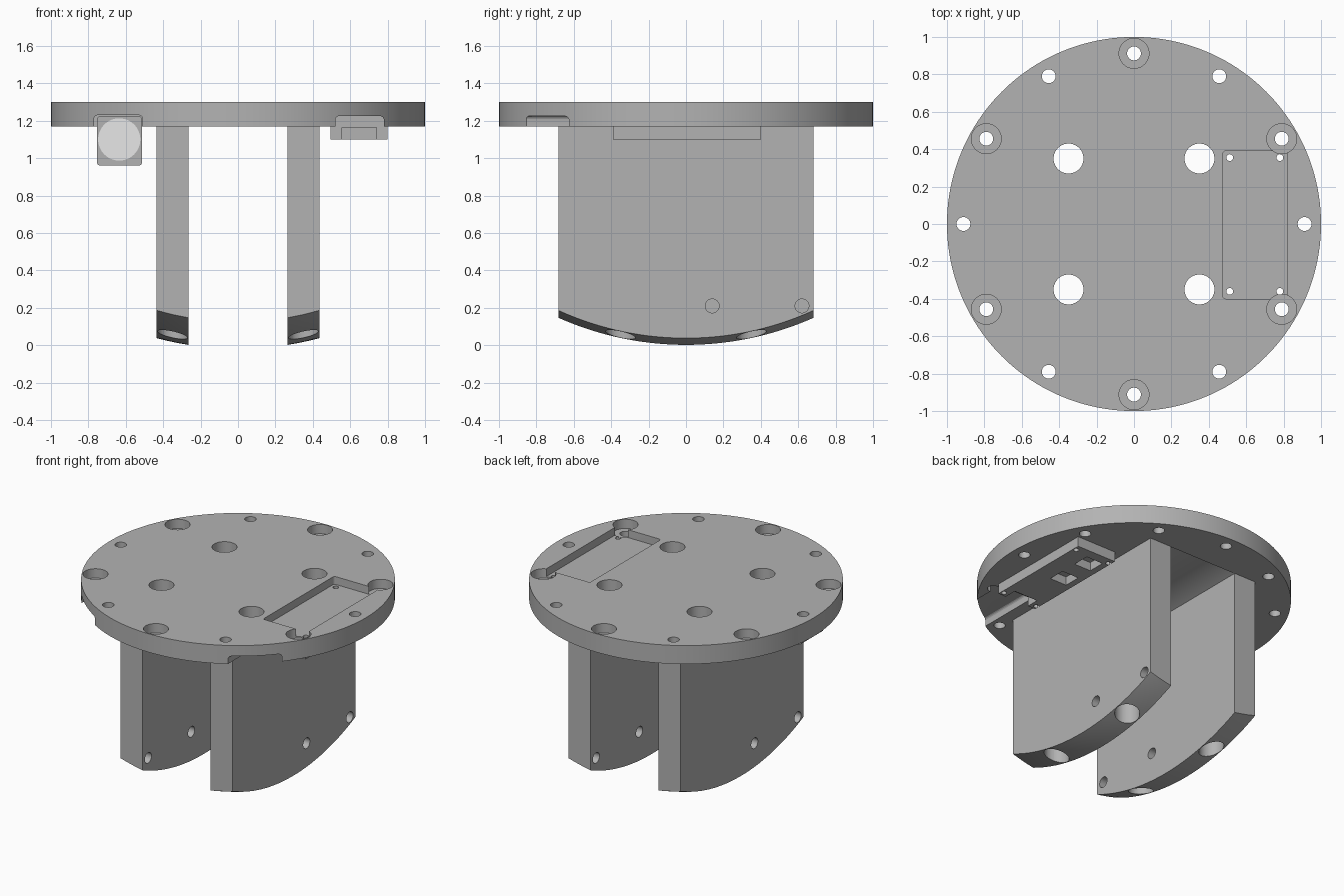
import bpy, bmesh, math
from mathutils import Matrix, Vector

if "Cube" in bpy.data.objects:
    bpy.data.objects.remove(bpy.data.objects["Cube"], do_unlink=True)


def material(name, rgb):
    m = bpy.data.materials.new(name)
    m.use_nodes = True
    m.diffuse_color = (*rgb, 1)
    m.node_tree.nodes["Principled BSDF"].inputs["Base Color"].default_value = (*rgb, 1)
    return m


GREY = material("matte grey", (0.45, 0.45, 0.45))
WHITE = material("white", (0.95, 0.95, 0.95))


def finish(name, bm, mat):
    mesh = bpy.data.meshes.new(name)
    bm.to_mesh(mesh)
    bm.free()
    mesh.materials.append(mat)
    ob = bpy.data.objects.new(name, mesh)
    bpy.context.collection.objects.link(ob)
    return ob


def box(name, x, y, z, mat=GREY, bevel=0, axis=1):
    """Box from ranges; bevel rounds the edges that run along the axis."""
    bm = bmesh.new()
    bmesh.ops.create_cube(bm, size=1)
    for v in bm.verts:
        v.co = Vector([r[0] if c < 0 else r[1] for c, r in zip(v.co, (x, y, z))])
    if bevel:
        edges = [e for e in bm.edges
                 if abs((e.verts[0].co - e.verts[1].co).normalized()[axis]) > 0.9]
        bmesh.ops.bevel(bm, geom=edges, offset=bevel, segments=4, profile=0.5,
                        affect='EDGES')
    return finish(name, bm, mat)


def cylinder(name, radius, length, centre, axis="Z", sides=40, mat=GREY):
    bm = bmesh.new()
    bmesh.ops.create_cone(bm, cap_ends=True, segments=sides, radius1=radius,
                          radius2=radius, depth=length)
    turn = {"Z": Matrix(), "X": Matrix.Rotation(math.pi / 2, 4, 'Y'),
            "Y": Matrix.Rotation(math.pi / 2, 4, 'X')}[axis]
    bm.transform(Matrix.Translation(centre) @ turn)
    return finish(name, bm, mat)


def cut(target, cutter, operation='DIFFERENCE'):
    mod = target.modifiers.new("cut", 'BOOLEAN')
    mod.operation = operation
    mod.solver = 'EXACT'
    mod.object = cutter
    bpy.context.view_layer.objects.active = target
    bpy.ops.object.modifier_apply(modifier=mod.name)
    bpy.data.objects.remove(cutter, do_unlink=True)


def drill(target, radius, x, y, low=-1, high=2):
    cut(target, cylinder("drill", radius, high - low, (x, y, (low + high) / 2)))


LOW, TOP = 1.17, 1.3

# Round plate with its ring of bolt holes, every second one counterbored
plate = cylinder("round_plate", 1, TOP - LOW, (0, 0, (LOW + TOP) / 2), sides=160)
for i in range(12):
    a = math.radians(30 * i)
    x, y = 0.912 * math.cos(a), 0.912 * math.sin(a)
    drill(plate, 0.037, x, y)
    if i % 2:
        drill(plate, 0.08, x, y, 1.235, 1.5)
for x in (-0.35, 0.35):
    for y in (-0.35, 0.35):
        drill(plate, 0.08, x, y)

# Tray recess on top, cable channels underneath
cut(plate, box("recess", (0.475, 0.82), (-0.4, 0.39), (1.245, 1.5), bevel=0.015, axis=2))
cut(plate, box("channel", (0.52, 0.78), (-1.2, -0.39), (1, 1.225), bevel=0.02))
cut(plate, box("channel", (-0.77, -0.51), (-1.2, -0.2), (1, 1.23), bevel=0.02))

# Shallow arched groove between the fins
groove_r, rise = 0.615, 0.06
cut(plate, cylinder("groove", groove_r, 1.36, (0, 0, LOW + rise - groove_r), "Y", 128))

# Tray housing below the plate
tray = box("tray_housing", (0.495, 0.80), (-0.39, 0.4), (1.1, LOW + 0.003))
cut(tray, box("tray_mouth", (0.555, 0.74), (-0.5, -0.3), (1, 1.165)))
for y in (0.03, 0.27):
    cut(tray, box("tray_window", (0.54, 0.67), (y - 0.06, y + 0.06), (1, 1.16)))
for x in (0.512, 0.78):
    for y in (-0.36, 0.355):
        for part in (plate, tray):
            drill(part, 0.018, x, y)

# Two fins with a spherical lower edge, bolt holes along and across
parts = [plate, tray]
for side, name in ((1, "left_fin"), (-1, "right_fin")):
    fin = box(name, sorted((side * 0.265, side * 0.435)), (-0.683, 0.683), (-0.1, LOW + 0.002))
    bm = bmesh.new()
    bmesh.ops.create_uvsphere(bm, u_segments=160, v_segments=100, radius=1.7)
    bm.transform(Matrix.Translation((0, 0, 1.681)))
    cut(fin, finish("sphere", bm, GREY), 'INTERSECT')
    for y in (-0.35, 0.35):
        drill(fin, 0.08, side * 0.35, y)
    for y in (0.14, 0.62):
        cut(fin, cylinder("cross_hole", 0.037, 0.5, (side * 0.35, side * y, 0.21), "X"))
    parts.append(fin)

# Square holder with a round white insert
holder = box("insert_holder", (-0.755, -0.512), (-0.45, -0.2), (0.96, 1.225), bevel=0.02)
cut(holder, cylinder("bore", 0.113, 1, (-0.635, -0.3, 1.1), "Y", 48))
insert = cylinder("round_insert", 0.113, 0.25, (-0.635, -0.325, 1.1), "Y", 48, WHITE)
parts += [holder, insert]

# Smooth the round walls and keep edges crisp
bpy.ops.object.select_all(action='DESELECT')
for ob in parts:
    ob.select_set(True)
bpy.context.view_layer.objects.active = plate
bpy.ops.object.shade_smooth_by_angle(angle=math.radians(20))
